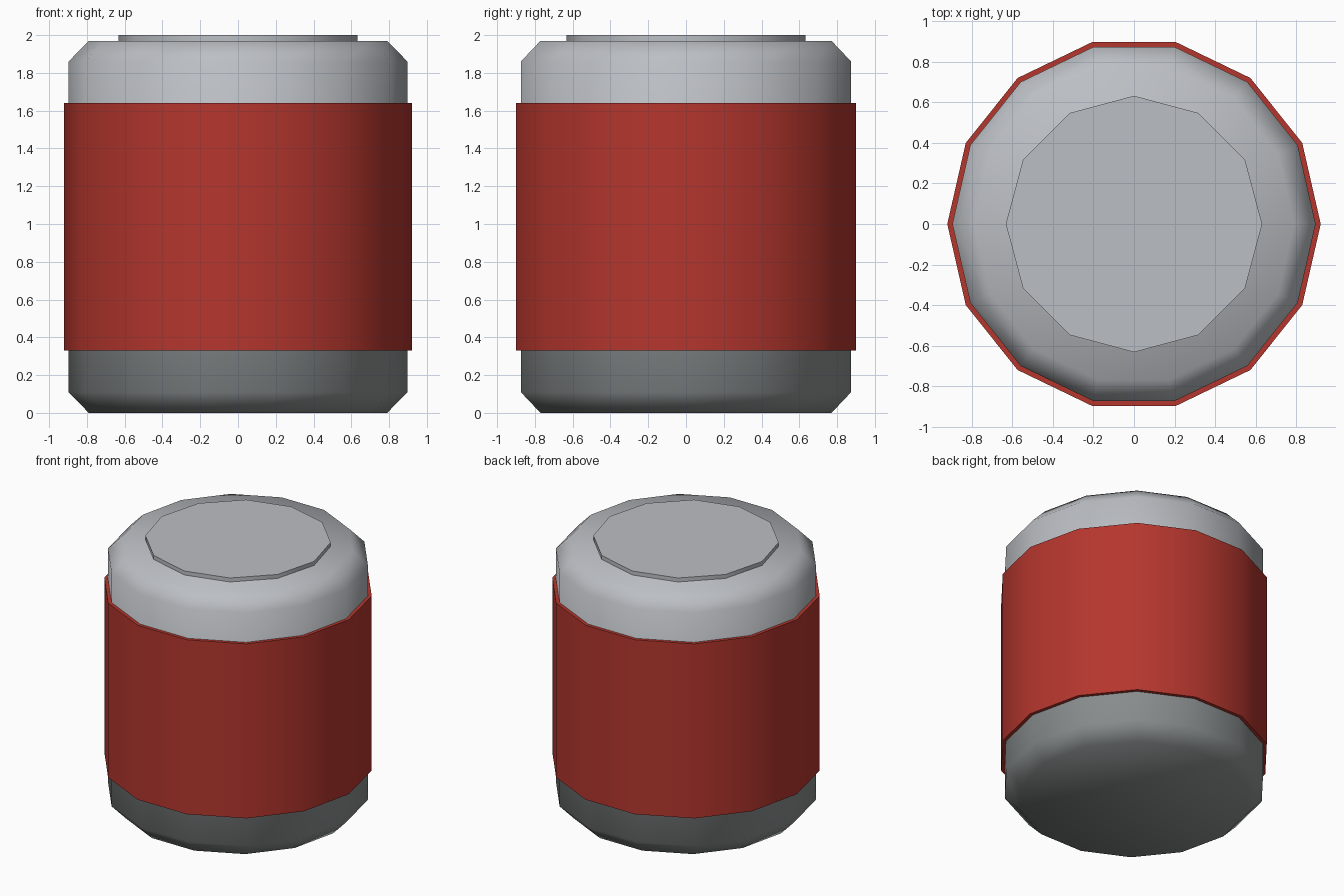
import bpy
import bmesh
from math import cos, sin, tau, radians

cube = bpy.data.objects.get("Cube")
if cube:
    bpy.data.objects.remove(cube, do_unlink=True)


def material(name, rgb):
    mat = bpy.data.materials.new(name)
    mat.use_nodes = True
    mat.diffuse_color = (*rgb, 1)
    mat.node_tree.nodes["Principled BSDF"].inputs["Base Color"].default_value = (*rgb, 1)
    return mat


def lathe(name, profile, sides, mats, caps=True, smooth_angle=None):
    """Turn a (radius, height) profile around z; caps close the two ends."""
    bm = bmesh.new()
    rings = [[bm.verts.new((r * cos(tau * i / sides), r * sin(tau * i / sides), z))
              for i in range(sides)] for r, z in profile]
    for low, high in zip(rings, rings[1:]):
        for i in range(sides):
            j = (i + 1) % sides
            bm.faces.new((low[i], low[j], high[j], high[i]))
    if caps:
        bm.faces.new(rings[0][::-1])
        bm.faces.new(rings[-1])
    mesh = bpy.data.meshes.new(name)
    bm.to_mesh(mesh)
    bm.free()
    obj = bpy.data.objects.new(name, mesh)
    bpy.context.collection.objects.link(obj)
    for mat in mats:
        mesh.materials.append(mat)
    bpy.ops.object.select_all(action="DESELECT")
    obj.select_set(True)
    bpy.context.view_layer.objects.active = obj
    if smooth_angle is None:
        bpy.ops.object.shade_smooth()
    else:
        bpy.ops.object.shade_smooth_by_angle(angle=radians(smooth_angle))
    return obj


light_grey = material("light_grey", (0.50, 0.52, 0.55))
dark_grey = material("dark_grey", (0.26, 0.28, 0.28))
red = material("red", (0.46, 0.037, 0.027))

# Chamfered can body, darker in its lower half
body = lathe("can_body",
             [(0.79, 0), (0.897, 0.11), (0.897, 1), (0.897, 1.86), (0.79, 1.97)],
             14, [light_grey, dark_grey])
for face in body.data.polygons:
    face.material_index = 1 if face.center.z < 1 else 0

# Label sleeve wrapped around the middle
lathe("label_sleeve",
      [(0.89, 0.33), (0.922, 0.33), (0.922, 1.64), (0.89, 1.64)],
      14, [red], caps=False, smooth_angle=35)

# Thin raised lid plate
lathe("lid_plate", [(0.633, 1.96), (0.633, 2)], 12, [light_grey], smooth_angle=35)
